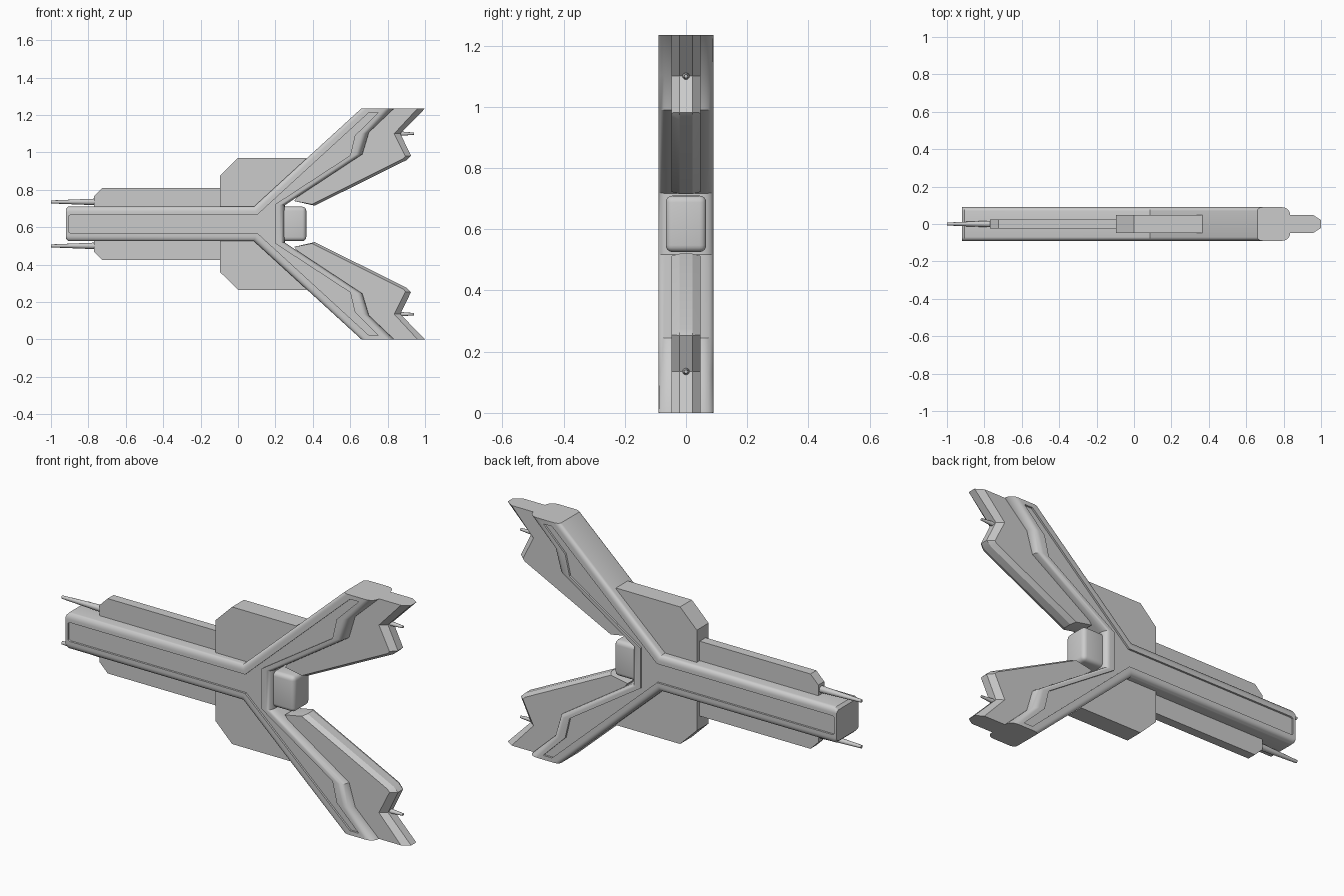
import bpy, bmesh, math
from mathutils import Matrix

if "Cube" in bpy.data.objects:
    bpy.data.objects.remove(bpy.data.objects["Cube"])

MID = 0.6175  # height of the horizontal mirror plane


def flip(p):
    return (p[0], 2 * MID - p[1])


def finish(name, bm, smooth=35):
    bmesh.ops.recalc_face_normals(bm, faces=bm.faces)
    me = bpy.data.meshes.new(name)
    bm.to_mesh(me)
    bm.free()
    ob = bpy.data.objects.new(name, me)
    bpy.context.collection.objects.link(ob)
    bpy.ops.object.select_all(action='DESELECT')
    ob.select_set(True)
    bpy.context.view_layer.objects.active = ob
    if smooth:
        bpy.ops.object.shade_smooth_by_angle(angle=math.radians(smooth))
    return ob


def loft(name, rings, smooth=35):
    """Skin matching rings of (x, y, z) points, mirrored through y = 0."""
    rings = rings + [[(x, -y, z) for x, y, z in r] for r in reversed(rings)]
    bm = bmesh.new()
    vs = [[bm.verts.new(p) for p in r] for r in rings]
    n = len(vs[0])
    for a, b in zip(vs, vs[1:]):
        for i in range(n):
            j = (i + 1) % n
            bm.faces.new((a[i], a[j], b[j], b[i]))
    bm.faces.new(vs[0])
    bm.faces.new(vs[-1])
    return finish(name, bm, smooth)


def level(pts, y):
    return [(x, y, z) for x, z in pts]


def cone(name, x0, x1, z, r0, r1):
    bm = bmesh.new()
    bmesh.ops.create_cone(bm, cap_ends=True, segments=12, radius1=r0, radius2=r1, depth=abs(x1 - x0))
    turn = Matrix.Rotation(math.copysign(math.pi / 2, x1 - x0), 4, 'Y')
    bmesh.ops.transform(bm, matrix=Matrix.Translation(((x0 + x1) / 2, 0, z)) @ turn, verts=bm.verts)
    finish(name, bm)


# Y-shaped hull: rounded shoulders and a recessed panel on both faces
outer = [(-.92, .697), (-.907, .71), (.085, .71), (.66, 1.235),
         (.835, 1.235), (.70, 1.107), (.665, .99), (.25, .717)]
shoulder = [(-.92, .68), (-.907, .682), (.096, .682), (.69, 1.235),
            (.79, 1.235), (.66, 1.098), (.632, .988), (.222, .719)]
panel = [(-.905, .66), (-.895, .666), (.103, .666), (.70, 1.213),
         (.75, 1.213), (.625, 1.09), (.60, .984), (.197, .721)]
outer, shoulder, panel = [h + [flip(p) for p in reversed(h)] for h in (outer, shoulder, panel)]
edge_y = [.07] * 4 + [.048] * 8 + [.07] * 4
rings = [level(panel, .08), level(panel, .09)]
STEPS = 5
for k in range(STEPS + 1):
    a = math.pi / 2 * k / STEPS
    s, c = math.sin(a), math.cos(a)
    rings.append([(i[0] + (o[0] - i[0]) * s, e + (.09 - e) * c, i[1] + (o[1] - i[1]) * s)
                  for i, o, e in zip(shoulder, outer, edge_y)])
loft("hull", rings)

# Parts repeated above and below the hull
wing_face = [(.30, .74), (.395, .722), (.885, .967), (.895, .98), (.835, 1.10), (.96, 1.235), (.70, 1.235)]
wing_rim = [(.30, .74), (.41, .715), (.90, .958), (.925, .982), (.868, 1.10), (1.0, 1.235), (.70, 1.235)]
fin = [(-.095, .66), (-.095, .876), (0, .97), (.365, .97), (.365, .93), (.12, .66)]
gun_block = [(-.77, .68), (-.77, .765), (-.725, .81), (-.05, .81), (-.05, .68)]
for side in ("upper", "lower"):
    def f(pts):
        return pts if side == "upper" else [flip(p) for p in pts]
    loft(side + "_wing", [level(f(wing_face), .047), level(f(wing_rim), .021)], 20)
    loft(side + "_fin", [level(f(fin), .048)], 0)
    loft(side + "_gun_block", [level(f(gun_block), .024)], 0)
    cone(side + "_gun_barrel", -.75, -1.0, f([(0, .735)])[0][1], .018, .008)
    cone(side + "_wing_spike", .84, .94, f([(0, 1.10)])[0][1], .014, .006)

# Rounded engine pod in the fork
bm = bmesh.new()
bmesh.ops.create_cube(bm, size=1)
bmesh.ops.scale(bm, vec=(.135, .132, .184), verts=bm.verts)
bmesh.ops.translate(bm, vec=(.2975, 0, MID), verts=bm.verts)
bmesh.ops.bevel(bm, geom=bm.edges[:], offset=.022, segments=4, profile=.5, affect='EDGES')
finish("engine_pod", bm)
